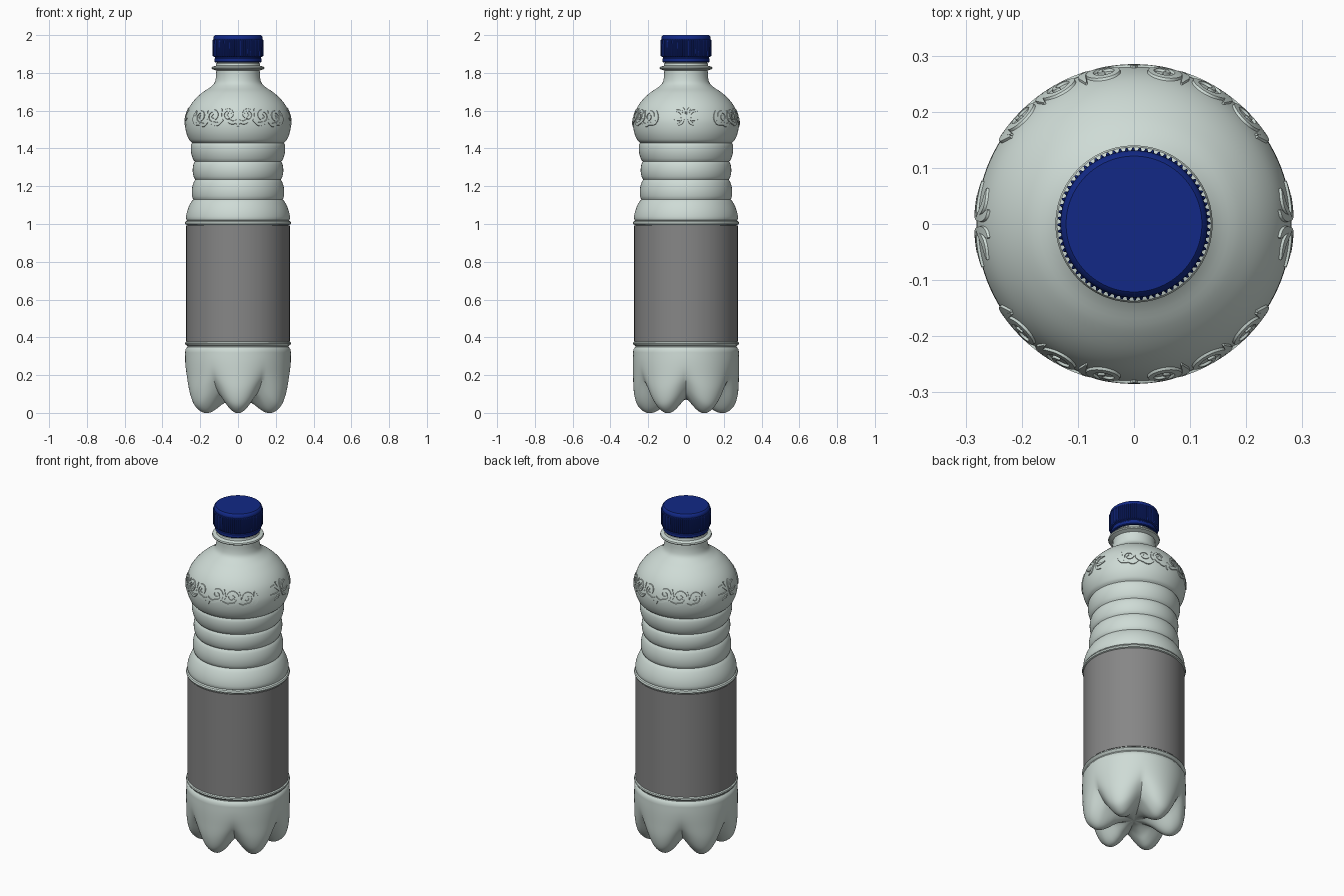
import bpy, bmesh
from math import sin, cos, pi, tau, radians
from mathutils import Vector

if "Cube" in bpy.data.objects:
    bpy.data.objects.remove(bpy.data.objects["Cube"])


def material(name, rgb):
    m = bpy.data.materials.new(name)
    m.diffuse_color = (*rgb, 1)
    m.use_nodes = True
    m.node_tree.nodes["Principled BSDF"].inputs["Base Color"].default_value = m.diffuse_color
    return m


def finish(name, bm, mat, angle=35):
    bmesh.ops.recalc_face_normals(bm, faces=bm.faces)
    me = bpy.data.meshes.new(name)
    bm.to_mesh(me)
    bm.free()
    ob = bpy.data.objects.new(name, me)
    bpy.context.collection.objects.link(ob)
    me.materials.append(mat)
    bpy.ops.object.select_all(action='DESELECT')
    ob.select_set(True)
    bpy.context.view_layer.objects.active = ob
    bpy.ops.object.shade_smooth_by_angle(angle=radians(angle))
    return ob


def loft(name, rows, mat, segs=120, caps=True):
    """Each row is a function angle index -> (radius, height)."""
    bm = bmesh.new()
    rings = []
    for row in rows:
        ring = []
        for i in range(segs):
            r, z = row(i)
            a = tau * i / segs
            ring.append(bm.verts.new((r * cos(a), r * sin(a), z)))
        rings.append(ring)
    for p, q in zip(rings, rings[1:]):
        for i in range(segs):
            j = (i + 1) % segs
            bm.faces.new((p[i], p[j], q[j], q[i]))
    if caps:
        bm.faces.new(rings[0])
        bm.faces.new(rings[-1])
    return finish(name, bm, mat)


def smooth(pts, n=4):
    """Catmull-Rom curve through 2D points."""
    P = [Vector(p) for p in pts]
    P = [P[0] * 2 - P[1]] + P + [P[-1] * 2 - P[-2]]
    out = []
    for a, b, c, d in zip(P, P[1:], P[2:], P[3:]):
        for k in range(n):
            t = k / n
            out.append(0.5 * (2*b + (c - a)*t + (2*a - 5*b + 4*c - d)*t*t + (3*b - a - 3*c + d)*t**3))
    return out + [P[-2]]


def ring(p):
    return lambda i: (p[0], p[1])


plastic = material("clear_plastic", (0.62, 0.71, 0.67))
blue = material("cap_blue", (0.006, 0.022, 0.24))
grey = material("label_grey", (0.24, 0.24, 0.24))

# Base: six feet blended with the valleys between them
foot = smooth([(.002, .07), (.05, .065), (.10, .045), (.14, .018), (.175, .001), (.21, .001), (.245, .025),
               (.265, .06), (.277, .12), (.28, .2), (.281, .27), (.279, .335)])
valley = smooth([(.002, .07), (.05, .072), (.10, .075), (.135, .08), (.17, .088), (.20, .1), (.222, .122),
                 (.243, .152), (.262, .187), (.275, .23), (.28, .28), (.279, .335)])


def base_row(f, v):
    def row(i):
        w = (0.5 + 0.5 * cos(6 * (tau * i / 120 + pi / 2))) ** 0.6
        p = v.lerp(f, w)
        return p.x, p.y
    return row


rows = [base_row(f, v) for f, v in zip(foot, valley)]

# Label panel with a lip above and below
panel = [(.272, .345), (.268, .35), (.268, .355), (.277, .36), (.281, .367), (.279, .374), (.268, .378),
         (.268, .994), (.279, .998), (.281, 1.006), (.277, 1.014), (.268, 1.018)]

# Waist: four rounded rings between grooves
grooves = [(1.02, .272), (1.13, .236), (1.235, .226), (1.33, .228), (1.43, .243)]
waist = []
for (z0, r0), (z1, r1) in zip(grooves, grooves[1:]):
    for k in range(12):
        t = k / 12
        waist.append((r0 + (r1 - r0) * t + .013 * sin(pi * t) ** 0.6, z0 + (z1 - z0) * t))

# Shoulder, neck and neck flange
shoulder = smooth([(.243, 1.43), (.258, 1.445), (.273, 1.48), (.28, 1.52), (.278, 1.56), (.262, 1.61), (.232, 1.655),
                   (.19, 1.695), (.15, 1.722), (.126, 1.745), (.117, 1.775), (.115, 1.812)])
neck = [(.137, 1.82), (.14, 1.825), (.137, 1.832), (.117, 1.838), (.115, 1.85), (.108, 1.855), (.108, 1.96)]
rows += [ring(p) for p in panel + waist + list(shoulder) + neck]
loft("bottle_body", rows, plastic)

# Wrapped label
loft("label", [ring(p) for p in [(.269, .379), (.274, .379), (.274, .993), (.269, .993)]], grey, caps=False)

# Cap with tamper band and grip ridges
cap_profile = [(.11, 1.858, 0), (.121, 1.856, 0), (.124, 1.86, 0), (.124, 1.876, 0), (.121, 1.879, 0),
               (.121, 1.883, 0), (.129, 1.886, 0), (.129, 1.89, 1), (.13, 1.972, 1), (.13, 1.978, 0),
               (.131, 1.984, 0), (.128, 1.994, 0), (.121, 2.0, 0)]
loft("cap", [lambda i, p=p: (p[0] + (.006 * p[2] if i % 4 < 2 else 0), p[1]) for p in cap_profile],
     blue, segs=288)


# Raised ornament ribbons lying on the shoulder
def surface(s, z, lift, facing):
    for a, b in zip(shoulder, shoulder[1:]):
        if a.y <= z <= b.y:
            r = a.x + (b.x - a.x) * (z - a.y) / (b.y - a.y)
            break
    ang = facing + s / .275
    return ((r + lift) * cos(ang), (r + lift) * sin(ang), z)


def ribbon(bm, pts, w0, w1, facing, leaf=False):
    pts = [Vector(p) for p in pts]
    n = len(pts)
    prev = None
    for i, p in enumerate(pts):
        t = i / (n - 1)
        d = (pts[min(i + 1, n - 1)] - pts[max(i - 1, 0)]).normalized()
        side = Vector((-d.y, d.x))
        w = w0 + (w1 - w0) * t
        if leaf:
            w = w0 * sin(pi * (.06 + .9 * t)) + .0006
        cur = []
        for k, lift in ((-1, -.003), (-.8, .0045), (.8, .0045), (1, -.003)):
            q = p + side * w * k
            cur.append(bm.verts.new(surface(q.x, q.y, lift, facing)))
        if prev:
            for k in range(3):
                bm.faces.new((prev[k], prev[k + 1], cur[k + 1], cur[k]))
        else:
            bm.faces.new(cur)
        prev = cur
    bm.faces.new(prev)


def spiral(cx, cz, r, start, turns, n=36):
    return [(cx + r * (1 - .8 * i / n) * cos(start + tau * turns * i / n),
             cz + r * (1 - .8 * i / n) * sin(start + tau * turns * i / n)) for i in range(n + 1)]


def scroll_band(name, facing):
    bm = bmesh.new()
    for m in (-1, 1):
        def put(pts, w0, w1, leaf=False):
            ribbon(bm, [(m * x, z) for x, z in pts], w0, w1, facing, leaf)
        # Scrolls, each with a tail running to the next
        for cx, cz, r in ((.05, 1.58, .034), (.135, 1.572, .038), (.218, 1.567, .036)):
            put(spiral(cx, cz, r, -pi / 2, 1.45), .009, .004)
            put(smooth([(cx - .055, cz - .025), (cx - .025, cz - .043), (cx, cz - r), (cx + .02, cz - .03)]), .011, 0, True)
            put(smooth([(cx + .028, cz - .035), (cx + .043, cz - .01), (cx + .04, cz + .03)]), .008, 0, True)
        # Outer leaf tip
        put(smooth([(.225, 1.525), (.258, 1.535), (.272, 1.565), (.262, 1.6)]), .011, 0, True)
    # Centre drop
    ribbon(bm, smooth([(0, 1.515), (0, 1.535), (0, 1.56)]), .011, 0, facing, True)
    finish(name, bm, plastic)


def flower(name, facing):
    bm = bmesh.new()
    for m in (-1, 1):
        for x, z, bend in ((.026, 1.617, .012), (.066, 1.6, .014), (.076, 1.56, -.008), (.05, 1.523, -.008)):
            mid = (m * x * .5, (1.563 + z) / 2 + bend)
            ribbon(bm, smooth([(m * .008, 1.563), mid, (m * x, z)]), .008, 0, facing, True)
    finish(name, bm, plastic)


scroll_band("front_scrollwork", -pi / 2)
scroll_band("back_scrollwork", pi / 2)
flower("right_flower", 0)
flower("left_flower", pi)
